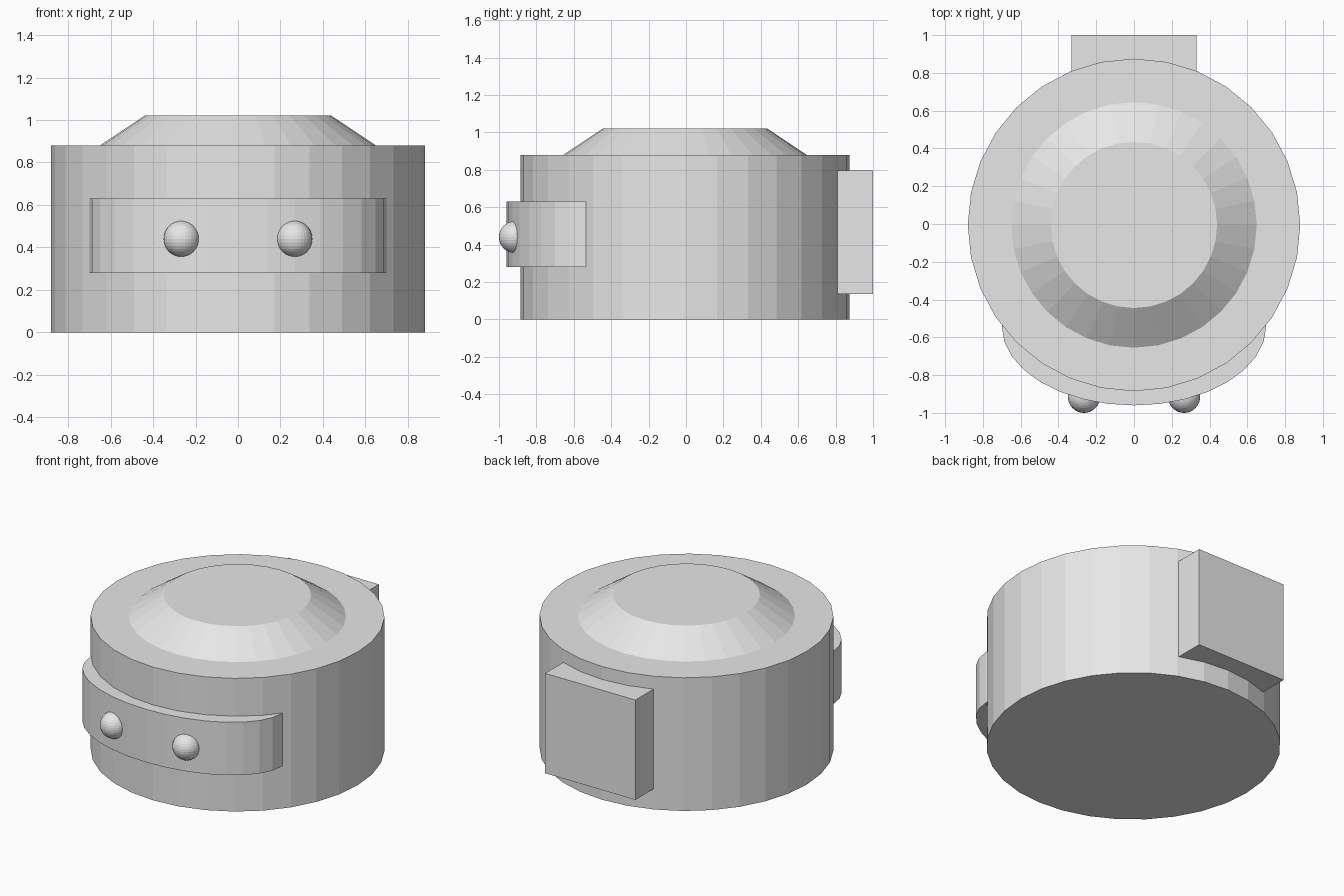
import bpy
import math

cube = bpy.data.objects.get("Cube")
if cube:
    bpy.data.objects.remove(cube, do_unlink=True)

# Single plain grey material
grey = bpy.data.materials.new("plain grey")
grey.use_nodes = True
colour = (0.8, 0.8, 0.8, 1)
grey.diffuse_color = colour
grey.node_tree.nodes["Principled BSDF"].inputs["Base Color"].default_value = colour

SIDES = 32
BODY_Y = -0.005


def finish(name, scale=(1, 1, 1)):
    ob = bpy.context.object
    ob.name = name
    ob.scale = scale
    ob.data.materials.append(grey)
    bpy.ops.object.transform_apply(location=False, rotation=False, scale=True)
    return ob


def drum(name, y, z0, z1, r0, r1, scale=(1, 1, 1)):
    bpy.ops.mesh.primitive_cone_add(vertices=SIDES, radius1=r0, radius2=r1,
                                    depth=z1 - z0, location=(0, y, (z0 + z1) / 2))
    return finish(name, scale)


# Round body with a sloped cap
drum("body", BODY_Y, 0, 0.88, 0.88, 0.88)
drum("top_cap", BODY_Y, 0.88, 1.02, 0.65, 0.44)

# Oval visor band bulging from the front
drum("visor", -0.54, 0.28, 0.63, 0.70, 0.70, (1, 0.6, 1))

# Eyes set into the visor
for side, x in (("left", 0.265), ("right", -0.265)):
    bpy.ops.mesh.primitive_uv_sphere_add(segments=32, ring_count=16, radius=0.085,
                                         location=(x, -0.915, 0.44))
    finish(side + "_eye")

# Box pack on the back
bpy.ops.mesh.primitive_cube_add(size=1, location=(0, 0.85, 0.465))
finish("back_pack", (0.66, 0.30, 0.66))
